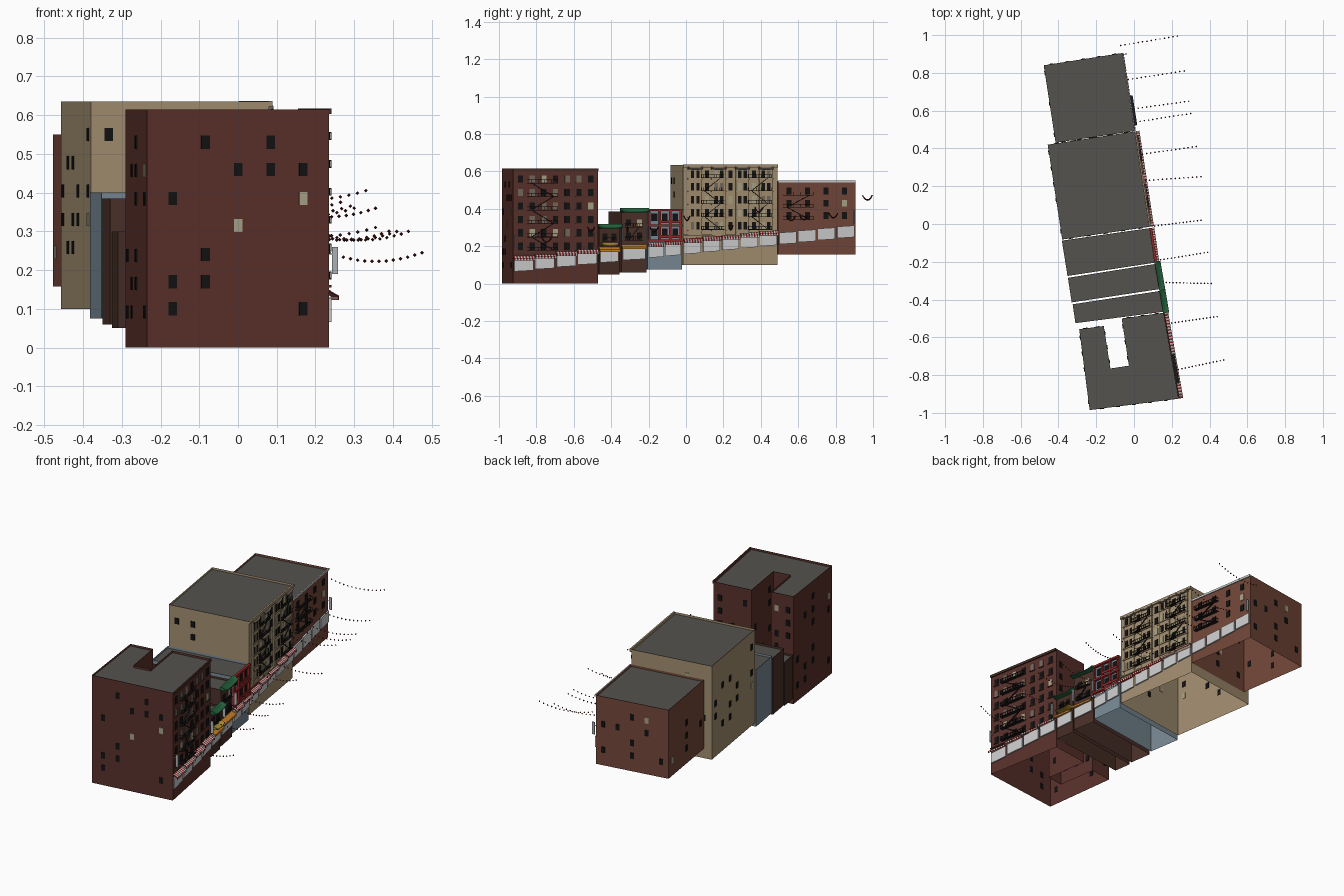
import bpy, bmesh, math, random
from mathutils import Vector, Matrix

if "Cube" in bpy.data.objects:
    bpy.data.objects.remove(bpy.data.objects["Cube"])

random.seed(4)
COL = dict(brick=(.10, .03, .024), dark_brick=(.06, .026, .018), brown=(.07, .03, .022),
           blue=(.19, .25, .30), beige=(.36, .27, .16), rust=(.17, .062, .04), roof=(.09, .085, .075),
           glass=(.006, .006, .006), lit=(.38, .36, .24), dim=(.17, .14, .11), iron=(.012, .01, .01),
           white=(.62, .62, .62), red=(.28, .02, .02), green=(.02, .13, .05), orange=(.6, .22, .02),
           lantern=(.10, .01, .01), sign=(.45, .47, .5), yellow=(.42, .27, .03))
MAT = {}
for k, c in COL.items():
    MAT[k] = bpy.data.materials.new(k)
    MAT[k].diffuse_color = (*c, 1)


def finish(name, bm, *mats):
    me = bpy.data.meshes.new(name)
    bm.to_mesh(me)
    bm.free()
    for m in mats:
        me.materials.append(MAT[m])
    ob = bpy.data.objects.new(name, me)
    bpy.context.collection.objects.link(ob)
    return ob


def frame(p, q):
    """Wall frame: x along the wall, y outward, z up."""
    d = Vector((q[0] - p[0], q[1] - p[1])).normalized()
    return Matrix(((d.x, d.y, 0, p[0]), (d.y, -d.x, 0, p[1]), (0, 0, 1, 0), (0, 0, 0, 1)))


def boxes(name, mat, M, items):
    """Boxes (u0,u1,v0,v1,z0,z1[,shear along u[,shear along v]]) on a wall."""
    if not items:
        return
    bm = bmesh.new()
    for it in items:
        u0, u1, v0, v1, z0, z1, su, sv = (tuple(it) + (0, 0))[:8]
        V = [bm.verts.new(M @ Vector((u, v, z + su * a + sv * b)))
             for a, u in enumerate((u0, u1)) for b, v in enumerate((v0, v1)) for z in (z0, z1)]
        for f in ((0, 1, 3, 2), (4, 6, 7, 5), (0, 4, 5, 1), (2, 3, 7, 6), (0, 2, 6, 4), (1, 5, 7, 3)):
            bm.faces.new([V[i] for i in f])
    bmesh.ops.recalc_face_normals(bm, faces=bm.faces)
    finish(name, bm, mat)


def shell(name, mat, pts, z0, z1):
    """Open-bottomed wall shell with a sunken roof behind a parapet."""
    bm = bmesh.new()
    lo = [bm.verts.new((*p, z0)) for p in pts]
    hi = [bm.verts.new((*p, z1)) for p in pts]
    n = len(pts)
    for i in range(n):
        j = (i + 1) % n
        bm.faces.new((lo[i], lo[j], hi[j], hi[i]))
    top = bm.faces.new(hi)
    bmesh.ops.inset_region(bm, faces=[top], thickness=.005)
    bmesh.ops.inset_region(bm, faces=[top], thickness=.0003, depth=-.012)
    top.material_index = 1
    finish(name, bm, mat, 'roof')


def windows(name, M, spots, w=.022, h=.034, v=.003, p_lit=.12, p_dim=0):
    groups = {'glass': [], 'lit': [], 'dim': []}
    for u, z in spots:
        r = random.random()
        k = 'lit' if r < p_lit else 'dim' if r < p_lit + p_dim else 'glass'
        groups[k].append((u - w / 2, u + w / 2, -.002, v, z - h / 2, z + h / 2))
    for k, g in groups.items():
        boxes(f"{name}_windows_{k}", k, M, g)


def fire_escape(name, M, u0, u1, floors, d=.02):
    it = []
    for i, z in enumerate(floors):
        it += [(u0, u1, 0, d, z, z + .003), (u0, u1, d - .002, d, z + .018, z + .02)]
        it += [(u, u + .002, 0, d, z + .018, z + .02) for u in (u0, u1 - .002)]
        n = 9
        it += [(u0 + (u1 - u0 - .0015) * k / n, u0 + (u1 - u0 - .0015) * k / n + .0015, d - .002, d, z, z + .02)
               for k in range(n + 1)]
        if i:  # sloping stair to the floor below
            a, b = u0 + .02, u1 - .02
            drop = floors[i - 1] - z
            s = (a, b, .006, .013, z, z + .004, drop) if i % 2 else (a, b, .006, .013, z + drop, z + drop + .004, -drop)
            it.append(s)
    boxes(name + '_fire_escape', 'iron', M, it)


def pagoda(name, mat, M, u0, u1, z, d=.032, h=.022):
    """Flared tile eave with upturned ends."""
    prof = [(0, h), (d * .45, h * .4), (d, 0), (d, -.005), (0, -.003)]
    bm = bmesh.new()
    rings = []
    for i in range(11):
        t = i / 5 - 1
        rings.append([bm.verts.new(M @ Vector((u0 + (u1 - u0) * i / 10, v, z + q + .010 * t ** 4 * (v > 0))))
                      for v, q in prof])
    for a, b in zip(rings, rings[1:]):
        for i in range(5):
            j = (i + 1) % 5
            bm.faces.new((a[i], a[j], b[j], b[i]))
    bm.faces.new(rings[0])
    bm.faces.new(rings[-1])
    bmesh.ops.recalc_face_normals(bm, faces=bm.faces)
    finish(name, bm, mat)


def shops(name, M, L, y0, n, awning):
    """Stepped shop fronts climbing the hill, with optional awnings."""
    panels, awn = [], {'red': [], 'white': [], 'orange': []}
    w = L / n
    for i in range(n):
        a, b = i * w + .006, (i + 1) * w - .006
        z = .065 + .103 * (y0 + (a + b) / 2 + .87)
        panels.append((a, b, -.002, .008, z, z + .062, .006))
        if awning:
            k = 14
            s = (b - a + .012) / k
            for j in range(k):
                c = awning if awning != 'red' else ('red', 'white')[j % 2]
                u = a - .006 + j * s
                awn[c] += [(u, u + s, 0, .026, z + .08, z + .083, 0, -.014),
                           (u, u + s, .024, .026, z + .058, z + .068)]
    boxes(name + '_shop_fronts', 'white', M, panels)
    for c, g in awn.items():
        boxes(f"{name}_awning_{c}", c, M, g)


# footprints, counter-clockwise, street wall first
B = {
    'corner_block': ('brick', [(.235, -.925), (.155, -.47), (-.065, -.50), (-.027, -.75), (-.125, -.765),
                               (-.16, -.54), (-.29, -.557), (-.235, -.985)], 0, .615, 4, 'red'),
    'low_house': ('dark_brick', [(.153, -.465), (.135, -.355), (-.325, -.425), (-.31, -.525)], .05, .30, 1, 'orange'),
    'narrow_house': ('brown', [(.133, -.345), (.11, -.212), (-.35, -.285), (-.33, -.415)], .06, .385, 1, 'orange'),
    'blue_house': ('blue', [(.108, -.205), (.082, -.022), (-.382, -.088), (-.352, -.275)], .075, .40, 2, 'red'),
    'tall_hotel': ('beige', [(.08, -.015), (.003, .49), (-.457, .42), (-.38, -.082)], .10, .635, 5, 'red'),
    'end_block': ('rust', [(.002, .492), (-.063, .905), (-.478, .84), (-.415, .43)], .157, .55, 4, None),
}
F, LEN = {}, {}
for name, (mat, pts, z0, z1, n, awn) in B.items():
    shell(name + '_walls', mat, pts, z0, z1)
    F[name] = frame(pts[0], pts[1])
    LEN[name] = (Vector(pts[1]) - Vector(pts[0])).length
    shops(name, F[name], LEN[name], pts[0][1], n, awn)
    # scattered windows on the long back and party walls
    if name in ('corner_block', 'tall_hotel', 'end_block'):
        for i in range(1, len(pts)):
            p, q = pts[i], pts[(i + 1) % len(pts)]
            L = (Vector(q) - Vector(p)).length
            if L < .1 or (name == 'corner_block' and i == len(pts) - 1):
                continue
            cols = max(2, round(L / .085))
            spots = [((c + .5) * L / cols, z1 - .085 - .073 * r) for c in range(cols)
                     for r in range(int((z1 - z0 - .1) / .073)) if random.random() < .4]
            windows(f"{name}_side{i}", frame(p, q), spots)

# windows of the south end wall
M = frame((-.235, -.985), (.235, -.925))
windows('south_wall', M, [(x + .237, z) for x, z in (
    (-.085, .53), (.085, .53), (0, .46), (.085, .46), (.17, .46), (-.17, .385), (-.085, .24),
    (-.17, .17), (-.085, .17), (-.17, .10), (.17, .10))], p_lit=0)
windows('south_wall_lit', M, [(.407, .385), (.237, .315)], p_lit=1)

# corner block street front: arched-row windows, sills, cornice, fire escape
M, L = F['corner_block'], LEN['corner_block']
rows = [.20 + .072 * i for i in range(6)]
us = [.04 + (L - .08) * i / 6 for i in range(7)]
windows('corner_front', M, [(u, z) for u in us for z in rows], w=.028, h=.038, p_dim=.3)
boxes('corner_front_sills', 'dark_brick', M, [(u - .018, u + .018, 0, .006, z - .023, z - .019) for u in us for z in rows])
boxes('corner_cornice', 'dark_brick', M, [(0, L, 0, .007, .603, .617), (0, L, 0, .007, .155, .162)])
fire_escape('corner', M, .08, .24, [z - .024 for z in rows])

# low and narrow houses: tiled eaves, windows, small balconies
for name, zt, rows in (('low_house', .30, [.25]), ('narrow_house', .385, [.325, .255])):
    M, L = F[name], LEN[name]
    pagoda(name + '_eave', 'green', M, -.008, L + .012, zt - .002)
    windows(name + '_front', M, [(L * f, z) for f in (.28, .72) for z in rows], w=.026, h=.036, p_lit=.3)
    fire_escape(name, M, .02, L - .02, [z - .024 for z in rows], .014)
pagoda('low_house_lower_eave', 'yellow', F['low_house'], .01, LEN['low_house'] - .01, .205, h=.015)

# blue house: red columns and bands with balconies
M, L = F['blue_house'], LEN['blue_house']
boxes('blue_house_red_frame', 'red', M,
      [(L * f - .006, L * f + .006, 0, .012, .225, .40) for f in (.04, .35, .65, .96)] +
      [(0, L, 0, .014, z, z + .012) for z in (.225, .305, .388)])
boxes('blue_house_balcony_rails', 'red', M, [(L * .36, L * .96, .010, .014, z, z + .014) for z in (.245, .325)])
windows('blue_house_front', M, [(L * f, z) for f in (.2, .5, .8) for z in (.275, .355)], w=.03, h=.042, p_lit=.2)

# tall hotel: projecting bays with hoods, ledges and railings
M, L = F['tall_hotel'], LEN['tall_hotel']
rows = [.31 + .069 * i for i in range(5)]
bays = [L * (i + .5) / 4 for i in range(4)]
boxes('hotel_bays', 'beige', M, [(u - .036, u + .036, 0, .008, .262, .625) for u in bays])
windows('hotel_bay', M, [(u + s, z) for u in bays for z in rows for s in (-.015, .015)], w=.018, h=.04, v=.010, p_dim=.35)
windows('hotel_wall', M, [(L * i / 4, z) for i in (1, 2, 3) for z in rows], w=.022, h=.04, p_lit=.3)
boxes('hotel_ledges', 'beige', M, [(u - .04, u + .04, 0, .012, z - .028, z - .022) for u in bays for z in rows] +
      [(0, L, 0, .009, .622, .637), (0, L, 0, .010, .255, .263)])
boxes('hotel_shop_band', 'red', M, [(0, L, 0, .005, .225, .24, .04)])
for i, u in enumerate(bays):
    pagoda(f'hotel_hood_{i}', 'dim', M, u - .04, u + .04, .613, .016, .014)
fire_escape('hotel_left', M, bays[0] + .03, bays[1] + .03, [z - .022 for z in rows], .018)
fire_escape('hotel_right', M, bays[2] + .03, bays[3] + .03, [z - .022 for z in rows], .018)

# end block: windows, cornice and fire escape
M, L = F['end_block'], LEN['end_block']
rows = [.365, .43, .495]
us = [L * f for f in (.14, .38, .62, .86)]
windows('end_front', M, [(u, z) for u in us for z in rows], w=.026, h=.036, p_lit=.25)
boxes('end_cornice', 'white', M, [(0, L, 0, .006, .54, .552)])
fire_escape('end_block', M, us[0] - .03, us[1] + .03, [z - .024 for z in rows])

# blade signs sticking out over the street
for i, (b, u, z) in enumerate((('corner_block', .012, .19), ('corner_block', .445, .20), ('narrow_house', .004, .23),
                               ('blue_house', .004, .24), ('end_block', .41, .32))):
    boxes(f'blade_sign_{i}', 'sign', F[b], [(u - .002, u + .002, .010, .025, z, z + .07),
                                           (u - .001, u + .001, 0, .01, z + .05, z + .053)])

# sagging lantern strings across the street: x, y, end x, end y, height
STR = [(-.07, .945, .23, .995, .47), (-.03, .765, .265, .81, .375), (.0, .61, .29, .65, .365),
       (.01, .54, .30, .585, .36), (.045, .37, .33, .41, .405), (.06, .23, .355, .25, .31),
       (.11, -.01, .355, .02, .36), (.14, -.19, .39, -.15, .30), (.17, -.31, .41, -.315, .30),
       (.20, -.525, .44, -.49, .30), (.235, -.77, .475, -.72, .245)]
for s, (x0, y0, x1, y1, z) in enumerate(STR):
    bm = bmesh.new()
    N = 14
    for i in range(N):
        t = i / (N - 1)
        p = Vector((x0 + (x1 - x0) * t, y0 + (y1 - y0) * t, z - .09 * t * (1 - t)))
        for sgn in (1, -1):  # octahedral lantern
            bmesh.ops.create_cone(bm, segments=4, radius1=.005, radius2=0, depth=.005 * sgn,
                                  matrix=Matrix.Translation(p + Vector((0, 0, .0025 * sgn))))
    bmesh.ops.remove_doubles(bm, verts=bm.verts, dist=.0002)
    bmesh.ops.recalc_face_normals(bm, faces=bm.faces)
    finish(f'lantern_string_{s}', bm, 'lantern')

for m in bpy.data.materials:
    if m.users and not m.is_grease_pencil:
        m.use_nodes = True
        m.node_tree.nodes["Principled BSDF"].inputs["Base Color"].default_value = m.diffuse_color
